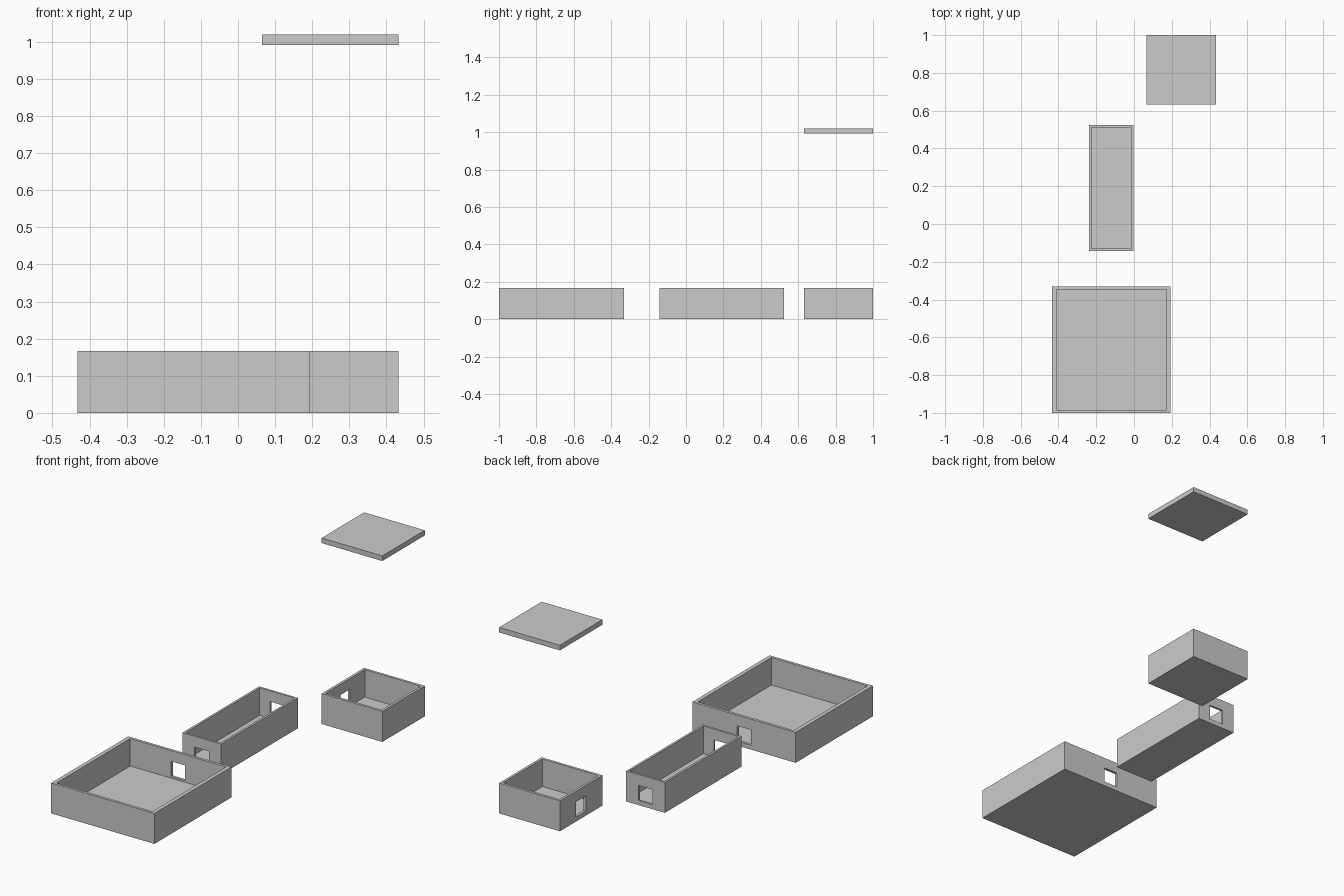
import bpy

if "Cube" in bpy.data.objects:
    bpy.data.objects.remove(bpy.data.objects["Cube"])


def box(name, x0, x1, y0, y1, z0, z1):
    bpy.ops.mesh.primitive_cube_add(
        size=1, location=((x0 + x1) / 2, (y0 + y1) / 2, (z0 + z1) / 2))
    ob = bpy.context.object
    ob.name = name
    ob.scale = (x1 - x0, y1 - y0, z1 - z0)
    bpy.ops.object.transform_apply(location=False, rotation=False, scale=True)
    return ob


def cut(target, cutter):
    mod = target.modifiers.new(cutter.name, 'BOOLEAN')
    mod.operation = 'DIFFERENCE'
    mod.solver = 'EXACT'
    mod.object = cutter
    bpy.context.view_layer.objects.active = target
    bpy.ops.object.modifier_apply(modifier=mod.name)
    bpy.data.objects.remove(cutter)


HEIGHT, FLOOR = 0.167, 0.016
DOOR_W, DOOR_Z0, DOOR_Z1 = 0.085, 0.025, 0.108


def room(name, x0, x1, y0, y1, wall_x, wall_y, openings):
    """Open-topped box with centred openings in the named walls."""
    ob = box(name, x0, x1, y0, y1, 0, HEIGHT)
    cut(ob, box("cavity", x0 + wall_x, x1 - wall_x, y0 + wall_y, y1 - wall_y,
                FLOOR, HEIGHT + 0.1))
    cx, cy, h, r = (x0 + x1) / 2, (y0 + y1) / 2, DOOR_W / 2, 0.04
    for side in openings:
        if side == "left":
            span = (x0 - r, x0 + r, cy - h, cy + h)
        else:
            y = y0 if side == "front" else y1
            span = (cx - h, cx + h, y - r, y + r)
        cut(ob, box("opening", *span, DOOR_Z0, DOOR_Z1))
    return ob


# Large room, joining corridor and small room
room("large_room", -0.433, 0.193, -1.0, -0.332, 0.022, 0.015, ["back"])
room("corridor", -0.238, -0.003, -0.142, 0.523, 0.012, 0.012, ["front", "back"])
room("small_room", 0.065, 0.433, 0.632, 1.0, 0.014, 0.014, ["left"])

# Flat roof floating above the small room
box("roof_slab", 0.065, 0.433, 0.632, 1.0, 0.992, 1.02)
